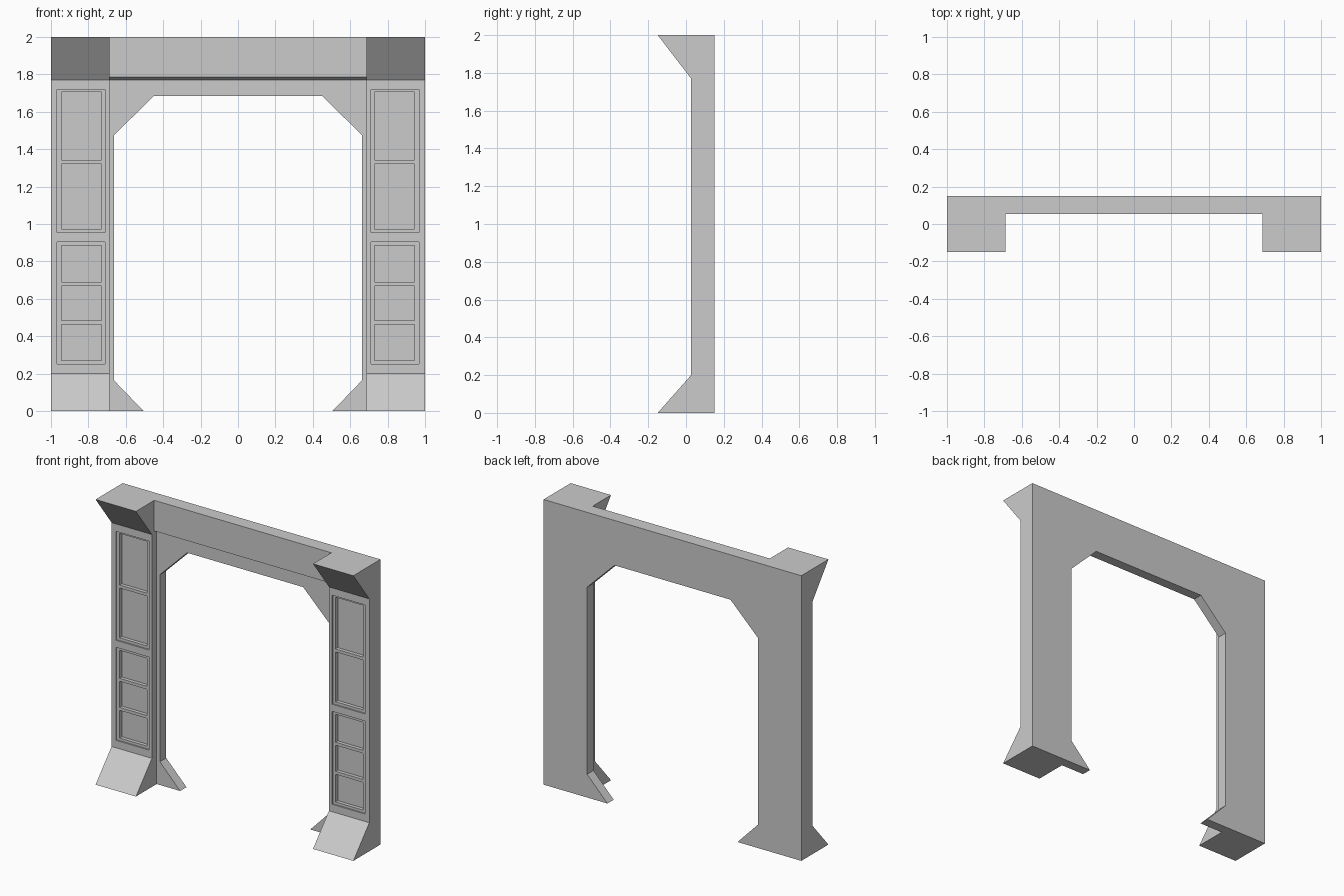
import bpy
import bmesh
from mathutils import Vector

if "Cube" in bpy.data.objects:
    bpy.data.objects.remove(bpy.data.objects["Cube"], do_unlink=True)

grey = bpy.data.materials.new("plain_grey")
grey.use_nodes = True
grey.diffuse_color = (0.6, 0.6, 0.6, 1)
grey.node_tree.nodes["Principled BSDF"].inputs["Base Color"].default_value = (0.6, 0.6, 0.6, 1)


def make_object(name, bm):
    bmesh.ops.recalc_face_normals(bm, faces=bm.faces)
    mesh = bpy.data.meshes.new(name)
    bm.to_mesh(mesh)
    bm.free()
    mesh.materials.append(grey)
    obj = bpy.data.objects.new(name, mesh)
    bpy.context.collection.objects.link(obj)
    return obj


def prism(name, points, offset):
    """Extrude a flat outline along the offset vector."""
    bm = bmesh.new()
    face = bm.faces.new([bm.verts.new(p) for p in points])
    grown = bmesh.ops.extrude_face_region(bm, geom=[face], use_keep_orig=True)
    moved = [v for v in grown["geom"] if isinstance(v, bmesh.types.BMVert)]
    bmesh.ops.translate(bm, verts=moved, vec=Vector(offset))
    return make_object(name, bm)


def blocks(name, side, x0, x1, spans, y0, y1):
    """One mesh of boxes stacked along z."""
    bm = bmesh.new()
    for z0, z1 in spans:
        cube = bmesh.ops.create_cube(bm, size=1)["verts"]
        bmesh.ops.scale(bm, verts=cube, vec=(x1 - x0, y1 - y0, z1 - z0))
        bmesh.ops.translate(bm, verts=cube,
                            vec=(side * (x0 + x1) / 2, (y0 + y1) / 2, (z0 + z1) / 2))
    return make_object(name, bm)


def carve(target, cutter):
    """Subtract the cutter, keep the plain mesh and drop the cutter."""
    mod = target.modifiers.new("carve", "BOOLEAN")
    mod.operation = "DIFFERENCE"
    mod.solver = "EXACT"
    mod.object = cutter
    bpy.context.view_layer.update()
    graph = bpy.context.evaluated_depsgraph_get()
    mesh = bpy.data.meshes.new_from_object(target.evaluated_get(graph))
    target.modifiers.clear()
    target.data = mesh
    bpy.data.objects.remove(cutter, do_unlink=True)


BACK, FRONT, LIP = 0.15, 0.027, -0.15
INNER = 0.687

# Pillars with flared foot and head, and stepped panel recesses
pillar_side = [(BACK, 0), (LIP, 0), (FRONT, 0.2), (FRONT, 1.77), (LIP, 2), (BACK, 2)]
frames = [(0.252, 0.904), (0.954, 1.718)]
panels = [(0.27, 0.464), (0.485, 0.668), (0.689, 0.885), (0.973, 1.322), (1.343, 1.705)]
for side, label in ((1, "left"), (-1, "right")):
    pillar = prism(label + "_pillar", [(side * INNER, y, z) for y, z in pillar_side],
                   (side * (1 - INNER), 0, 0))
    carve(pillar, blocks("frame_cutter", side, 0.71, 0.967, frames, -0.05, FRONT + 0.01))
    carve(pillar, blocks("panel_cutter", side, 0.731, 0.945, panels, -0.05, FRONT + 0.035))

# Header beam with an undercut lower edge
beam_side = [(0.053, 1.785), (0.08, 1.77), (BACK, 1.77), (BACK, 2), (0.053, 2)]
prism("header_beam", [(-INNER, y, z) for y, z in beam_side], (2 * INNER, 0, 0))

# Thin door surround with chamfered upper corners and splayed feet
half = [(INNER, 1.77), (INNER, 0), (0.505, 0), (0.662, 0.163), (0.662, 1.475), (0.45, 1.685)]
outline = half + [(-x, z) for x, z in reversed(half)]
prism("door_surround", [(x, 0.08, z) for x, z in outline], (0, BACK - 0.08, 0))
